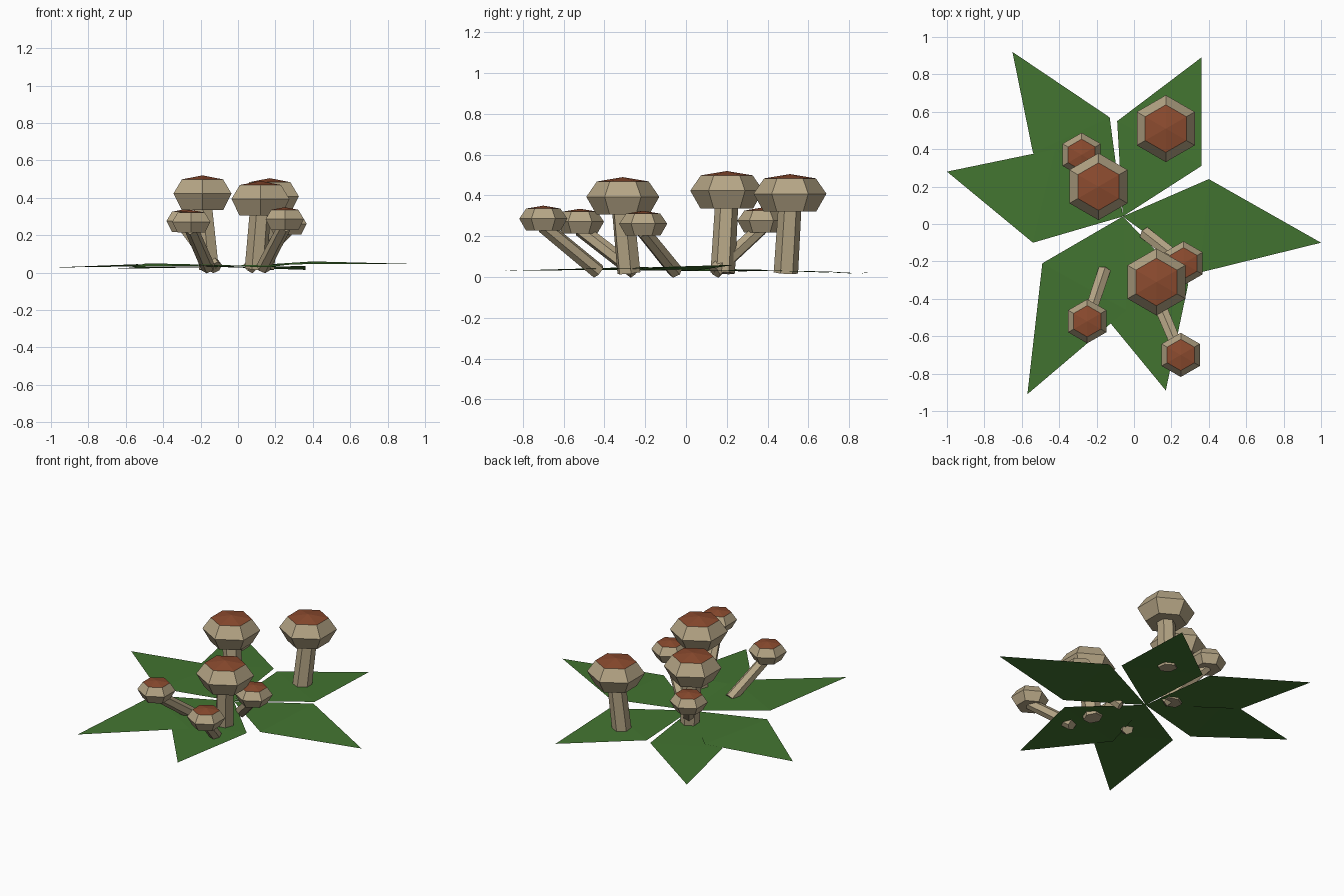
import bpy, bmesh, math
from mathutils import Vector, Matrix

cube = bpy.data.objects.get("Cube")
if cube:
    bpy.data.objects.remove(cube, do_unlink=True)


def make_material(name, color):
    mat = bpy.data.materials.new(name)
    mat.use_nodes = True
    mat.diffuse_color = (*color, 1)
    mat.node_tree.nodes["Principled BSDF"].inputs["Base Color"].default_value = (*color, 1)
    return mat


GREEN = make_material("leaf green", (0.055, 0.175, 0.03))
BEIGE = make_material("mushroom beige", (0.46, 0.375, 0.235))
RED = make_material("cap red brown", (0.26, 0.07, 0.028))


def finish(name, bm, *mats):
    mesh = bpy.data.meshes.new(name)
    bm.to_mesh(mesh)
    bm.free()
    for mat in mats:
        mesh.materials.append(mat)
    obj = bpy.data.objects.new(name, mesh)
    bpy.context.collection.objects.link(obj)
    return obj


# Leaves: flat four-cornered blades sharing one centre point
CENTRE = (-0.06, 0.04, 0.03)


def leaf(name, left, tip, right):
    bm = bmesh.new()
    bm.faces.new([bm.verts.new(p) for p in (CENTRE, left, tip, right)])
    bmesh.ops.triangulate(bm, faces=bm.faces[:])
    for face in bm.faces:
        if face.normal.z < 0:
            face.normal_flip()
    finish(name, bm, GREEN)


leaf("leaf_left", (0.35, -0.26, 0.045), (1.0, -0.1, 0.045), (0.4, 0.24, 0.06))
leaf("leaf_back_left", (0.36, 0.31, 0.035), (0.36, 0.89, 0.015), (-0.09, 0.55, 0.03))
leaf("leaf_back_right", (-0.13, 0.57, 0.03), (-0.65, 0.92, 0.02), (-0.54, 0.38, 0.03))
leaf("leaf_right", (-0.42, 0.4, 0.035), (-1.0, 0.28, 0.027), (-0.54, -0.1, 0.045))
leaf("leaf_front_right", (-0.49, -0.21, 0.05), (-0.57, -0.91, 0.03), (-0.04, -0.46, 0.04))
leaf("leaf_front_left", (-0.2, -0.44, 0.035), (0.17, -0.89, 0.03), (0.29, -0.32, 0.045))

# Cap profile as (radius, drop from the top), in units of the cap radius
PROFILE = [(0.71, 0.12), (1.0, 0.54), (0.72, 1.03)]


def cap(name, x, y, top, radius):
    bm = bmesh.new()
    rings = []
    for r, drop in PROFILE:
        ring = []
        for i in range(6):
            a = math.radians(30 + 60 * i)
            ring.append(bm.verts.new((x + radius * r * math.cos(a),
                                      y + radius * r * math.sin(a),
                                      top - radius * drop)))
        rings.append(ring)
    apex = bm.verts.new((x, y, top))
    for i in range(6):
        j = (i + 1) % 6
        crown = bm.faces.new((apex, rings[0][i], rings[0][j]))
        crown.material_index = 1
        for upper, lower in zip(rings, rings[1:]):
            bm.faces.new((upper[i], lower[i], lower[j], upper[j]))
    bm.faces.new(rings[-1][::-1])
    bmesh.ops.recalc_face_normals(bm, faces=bm.faces[:])
    finish(name, bm, BEIGE, RED)


def stem(name, start, end, radius):
    start, end = Vector(start), Vector(end)
    axis = end - start
    place = Matrix.Translation((start + end) / 2) @ axis.to_track_quat('Z', 'Y').to_matrix().to_4x4()
    bm = bmesh.new()
    bmesh.ops.create_cone(bm, cap_ends=True, segments=6, radius1=radius,
                          radius2=radius * 0.95, depth=axis.length, matrix=place)
    finish(name, bm, BEIGE)


# Mushrooms: cap centre x, y, top height, foot x, y
BIG = [(0.17, 0.51, 0.505, 0.14, 0.49),
       (-0.19, 0.20, 0.52, -0.155, 0.18),
       (0.12, -0.31, 0.49, 0.095, -0.28)]
SMALL = [(-0.28, 0.37, 0.34, -0.12, 0.14),
         (0.265, -0.21, 0.325, 0.06, -0.05),
         (-0.25, -0.52, 0.335, -0.16, -0.25),
         (0.25, -0.70, 0.35, 0.135, -0.43)]

for size, group, radius, thick, foot in (("large", BIG, 0.179, 0.06, 0.02),
                                         ("small", SMALL, 0.118, 0.038, 0.027)):
    for n, (x, y, top, fx, fy) in enumerate(group, 1):
        cap(f"{size}_cap_{n}", x, y, top, radius)
        stem(f"{size}_stem_{n}", (fx, fy, foot), (x, y, top - radius * 0.85), thick)
